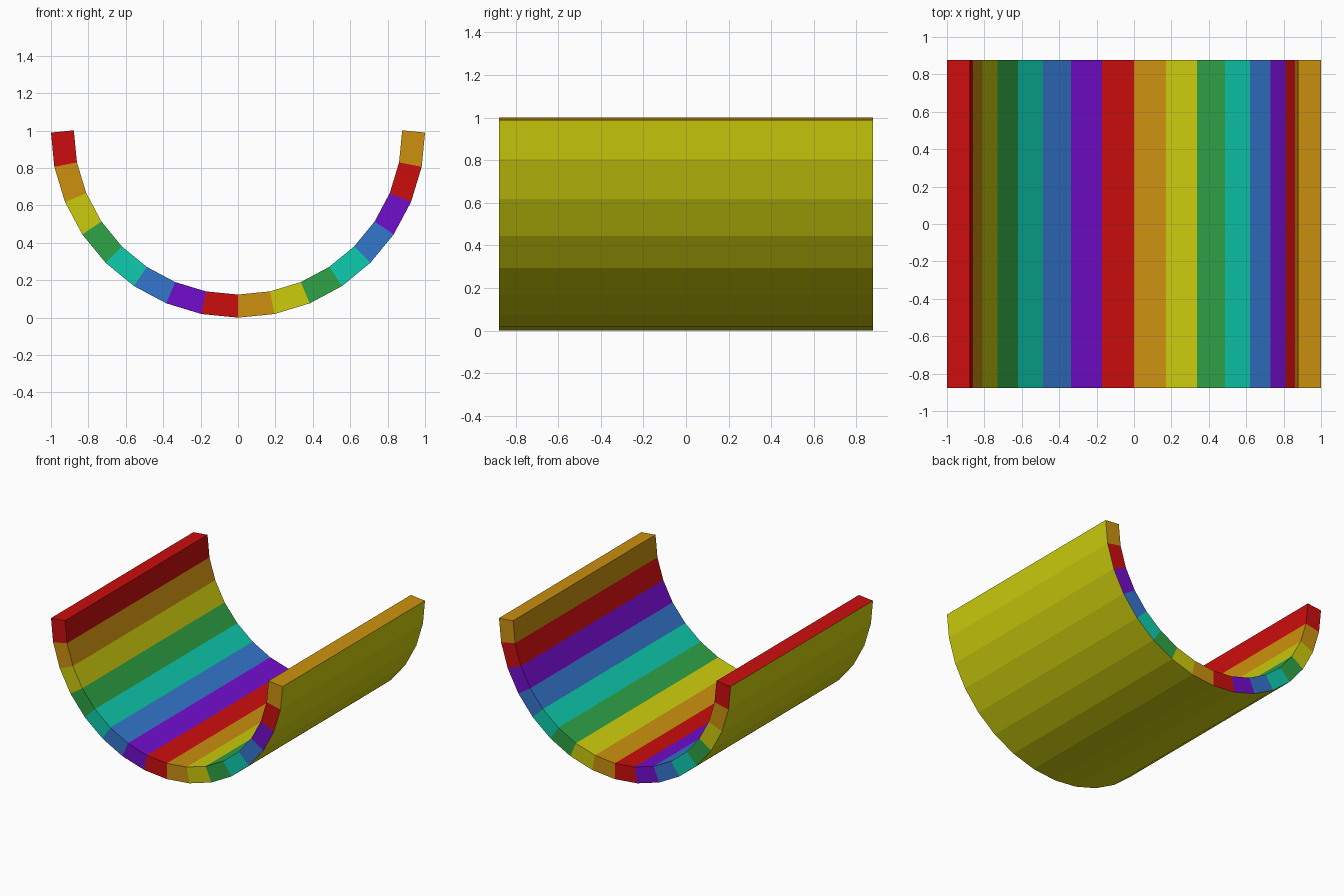
import bpy, bmesh, math

if "Cube" in bpy.data.objects:
    bpy.data.objects.remove(bpy.data.objects["Cube"])

SEGMENTS = 16
INNER = 0.878        # inner radius
HALF_LENGTH = 0.878  # half of the trough's length
THICK = 0.1226
HALF_STEP = math.pi / SEGMENTS / 2


def linear(c):
    c /= 255
    return c / 12.92 if c <= 0.04045 else ((c + 0.055) / 1.055) ** 2.4


# Rainbow stripe materials, in order from the left edge
COLOURS = [("red", (204, 13, 13)), ("orange", (204, 145, 15)),
           ("yellow", (204, 204, 13)), ("green", (46, 163, 70)),
           ("teal", (13, 204, 174)), ("blue", (52, 118, 204)),
           ("purple", (114, 13, 204))]
YELLOW = 2

mesh = bpy.data.meshes.new("half_pipe")
for name, rgb in COLOURS:
    mat = bpy.data.materials.new(name)
    mat.diffuse_color = (*[linear(c) for c in rgb], 1)
    mat.use_nodes = True
    mat.node_tree.nodes["Principled BSDF"].inputs["Base Color"].default_value = mat.diffuse_color
    mesh.materials.append(mat)

# Cross-section: inner half circle, thickened outwards square to each facet
centre_z = INNER + THICK / math.cos(HALF_STEP)
bm = bmesh.new()
rings = []
for i in range(SEGMENTS + 1):
    a = math.pi + math.pi * i / SEGMENTS
    ix, iz = INNER * math.cos(a), INNER * math.sin(a)
    if i in (0, SEGMENTS):      # open edges follow the end facet's normal
        n, d = a + (HALF_STEP if i == 0 else -HALF_STEP), THICK
    else:
        n, d = a, THICK / math.cos(HALF_STEP)
    ox, oz = ix + d * math.cos(n), iz + d * math.sin(n)
    rings.append([bm.verts.new((x, y, z + centre_z))
                  for x, z in ((ix, iz), (ox, oz))
                  for y in (-HALF_LENGTH, HALF_LENGTH)])


def face(verts, colour):
    bm.faces.new(verts).material_index = colour % len(COLOURS)


# Striped inside and rims, plain yellow outside
for i, (p, q) in enumerate(zip(rings, rings[1:])):
    face((p[0], q[0], q[1], p[1]), i)        # inside
    face((p[2], p[3], q[3], q[2]), YELLOW)   # outside
    face((p[0], p[2], q[2], q[0]), i)        # front rim
    face((p[1], q[1], q[3], p[3]), i)        # back rim

# Long top edges
face((rings[0][0], rings[0][1], rings[0][3], rings[0][2]), 0)
face((rings[-1][0], rings[-1][2], rings[-1][3], rings[-1][1]), SEGMENTS - 1)

bmesh.ops.recalc_face_normals(bm, faces=bm.faces)
bm.to_mesh(mesh)
bm.free()
bpy.context.collection.objects.link(bpy.data.objects.new("half_pipe", mesh))
